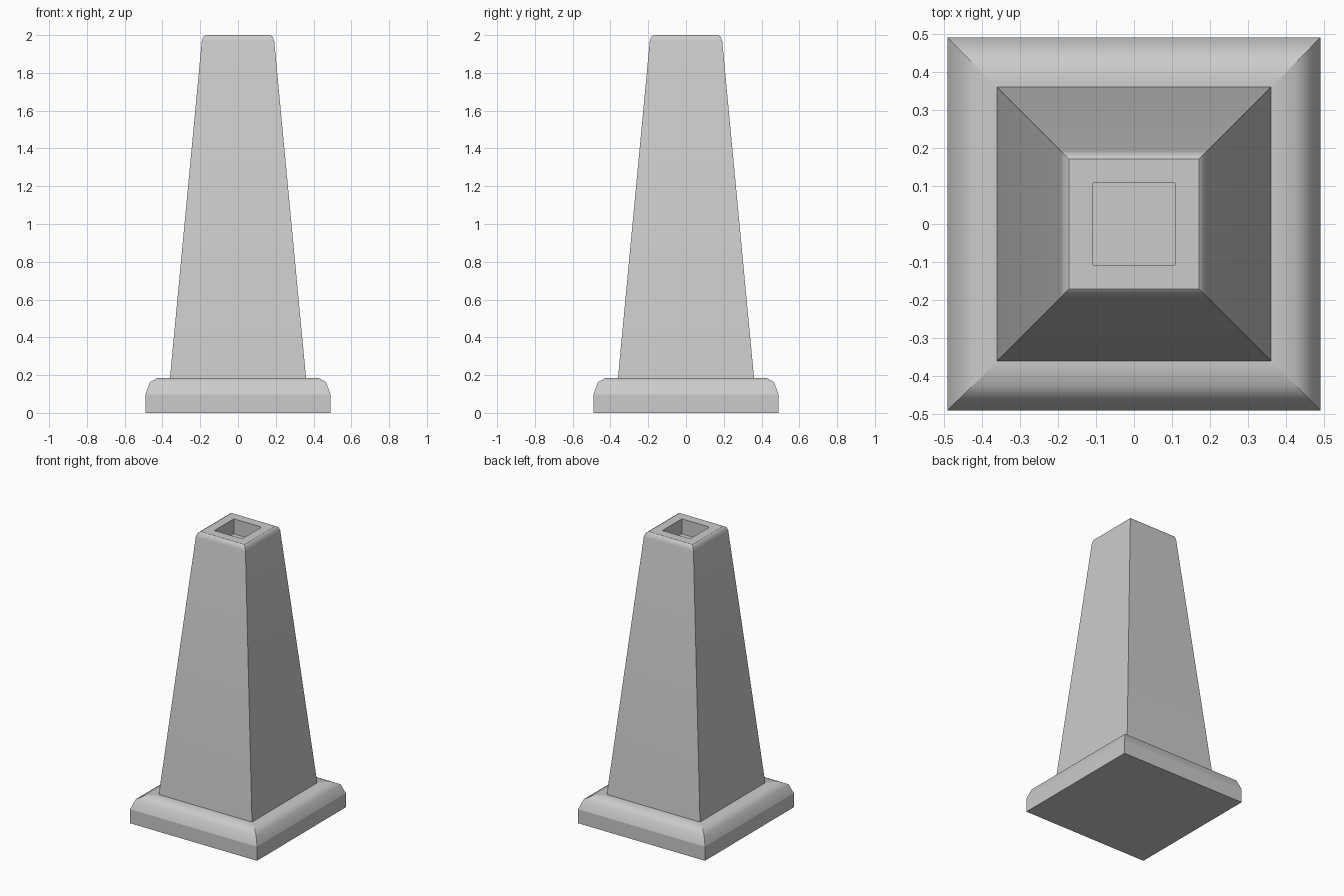
import bpy, bmesh

if "Cube" in bpy.data.objects:
    bpy.data.objects.remove(bpy.data.objects["Cube"])


def square_loft(name, rings, soft=(), cap_start=False, cap_end=False):
    """Skin square rings given as (half_width, z); ring indices in soft shade smoothly."""
    bm = bmesh.new()
    loops = [[bm.verts.new((sx * h, sy * h, z))
              for sx, sy in ((-1, -1), (1, -1), (1, 1), (-1, 1))] for h, z in rings]
    for a, b in zip(loops, loops[1:]):
        for i in range(4):
            j = (i + 1) % 4
            bm.faces.new((a[i], a[j], b[j], b[i]))
    if cap_start:
        bm.faces.new(loops[0][::-1])
    if cap_end:
        bm.faces.new(loops[-1])
    for f in bm.faces:
        f.smooth = True
    # Every edge is crisp except the rings chosen as soft
    for e in bm.edges:
        e.smooth = any(all(v in loops[k] for v in e.verts) for k in soft)
    mesh = bpy.data.meshes.new(name)
    bm.to_mesh(mesh)
    bm.free()
    obj = bpy.data.objects.new(name, mesh)
    bpy.context.collection.objects.link(obj)
    return obj


# Plinth: square slab with a rounded upper edge, its ledge ending at the body
square_loft("plinth",
            [(0.49, 0), (0.49, 0.098), (0.466, 0.163), (0.424, 0.186), (0.36, 0.186)],
            soft=(2, 3), cap_start=True)

# Tapered body: eased top edge, flat rim and a shallow square socket
square_loft("tapered_body",
            [(0.36, 0.186), (0.192, 1.965), (0.185, 1.99), (0.17, 2.0),
             (0.107, 2.0), (0.107, 1.895)],
            soft=(1, 2), cap_end=True)
